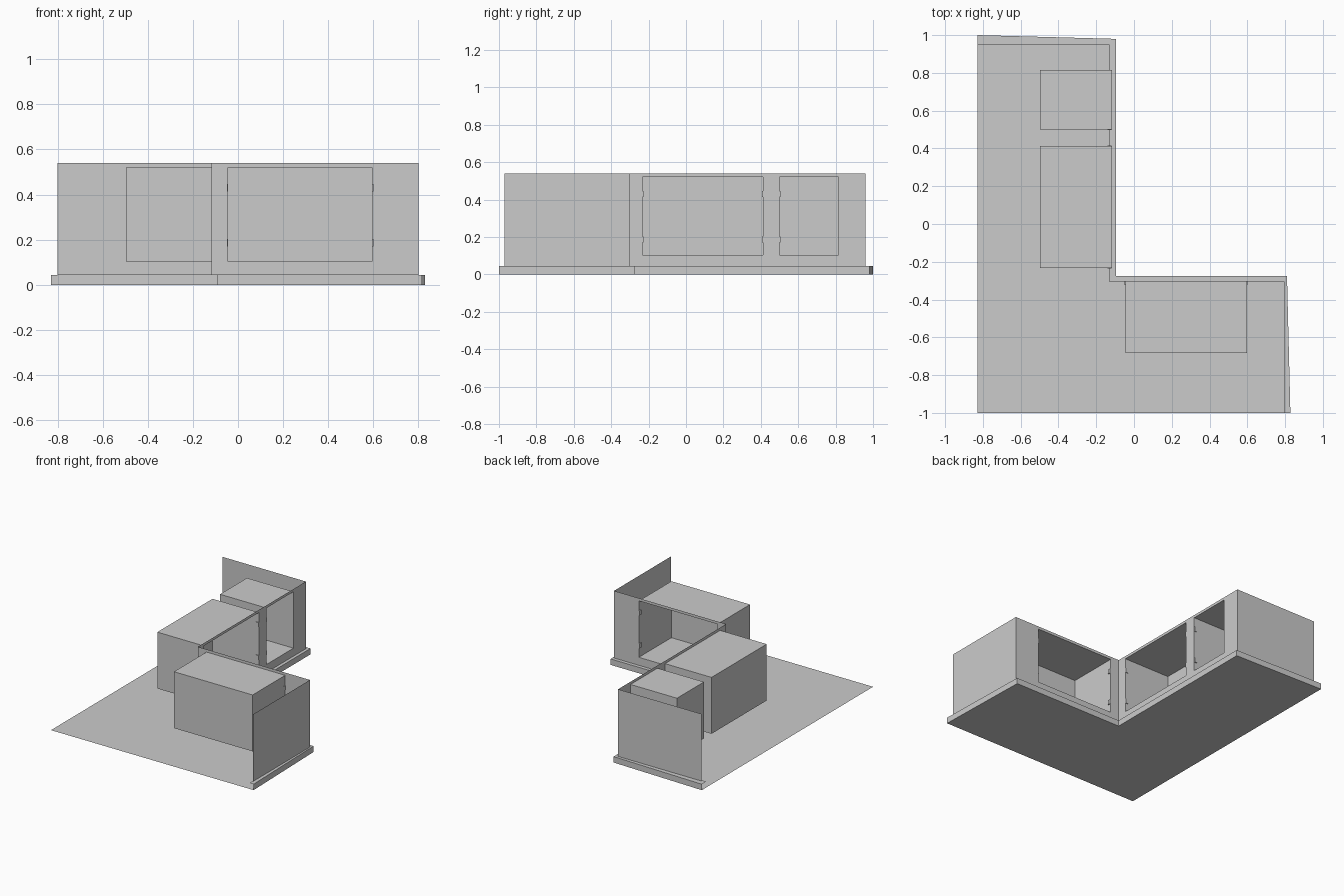
import bpy, bmesh

if "Cube" in bpy.data.objects:
    bpy.data.objects.remove(bpy.data.objects["Cube"])

Z_LEDGE, Z_TOP = 0.044, 0.54          # plinth height, carcass height
BOX_LO, BOX_HI, DEPTH = 0.103, 0.52, 0.38
WX, WY = -0.117, -0.302               # planes of the two front walls


def build(name, faces):
    """Make an object from a list of polygons (each a list of points)."""
    bm = bmesh.new()
    for pts in faces:
        bm.faces.new([bm.verts.new(p) for p in pts])
    bmesh.ops.remove_doubles(bm, verts=bm.verts, dist=1e-5)
    me = bpy.data.meshes.new(name)
    bm.to_mesh(me)
    bm.free()
    ob = bpy.data.objects.new(name, me)
    bpy.context.collection.objects.link(ob)
    return ob


def upright(a, b, z0, z1):
    return [(*a, z0), (*b, z0), (*b, z1), (*a, z1)]


# Plinth: L-shaped floor, low fascia along the room side, narrow ledge on top
outer = [(0.828, -1), (0.81, -0.276), (-0.094, -0.276), (-0.094, 0.98), (-0.829, 1)]
inner = [(0.795, -1), (0.795, -0.305), (-0.132, -0.305), (-0.132, 0.949), (-0.829, 0.949)]
plinth = [[(x, y, 0) for x, y in reversed(outer + [(-0.829, -1)])]]
for i in range(4):
    a, b, c, d = outer[i], outer[i + 1], inner[i + 1], inner[i]
    plinth.append(upright(a, b, 0, Z_LEDGE))
    plinth.append([(*p, Z_LEDGE) for p in (a, b, c, d)])
build("plinth", plinth)

# End panels
build("right_end_panel", [upright((0.80, -0.97), (0.80, WY), Z_LEDGE, Z_TOP)])
build("back_end_panel", [upright((WX, 0.96), (-0.80, 0.96), Z_LEDGE, Z_TOP)])


# Local wall frames: u along the wall, d into the cabinet
def side_frame(u, d, z):
    return (WX - d, u, z)


def front_frame(u, d, z):
    return (u, WY - d, z)


def front_wall(name, frame, u0, u1, openings):
    """Flat wall with rectangular openings, made of strips."""
    cuts = sorted({u0, u1, *[u for o in openings for u in o]})
    zs = [Z_LEDGE, BOX_LO, BOX_HI, Z_TOP]
    faces = []
    for a, b in zip(cuts, cuts[1:]):
        for j in range(3):
            if j == 1 and (a, b) in openings:
                continue
            faces.append([frame(a, 0, zs[j]), frame(b, 0, zs[j]),
                          frame(b, 0, zs[j + 1]), frame(a, 0, zs[j + 1])])
    ob = build(name, faces)
    # Merge the coplanar strips
    bm = bmesh.new()
    bm.from_mesh(ob.data)
    bmesh.ops.dissolve_limit(bm, angle_limit=0.01, verts=bm.verts, edges=bm.edges)
    bm.to_mesh(ob.data)
    bm.free()


def box_faces(frame, u0, u1, d0, d1, z0, z1, open_front=False):
    c = [frame(u, d, z) for d in (d0, d1) for u, z in
         ((u0, z0), (u1, z0), (u1, z1), (u0, z1))]
    idx = [(4, 5, 6, 7)] + [(i, (i + 1) % 4, (i + 1) % 4 + 4, i + 4) for i in range(4)]
    if not open_front:
        idx.append((3, 2, 1, 0))
    return [[c[i] for i in f] for f in idx]


def compartment(name, frame, u0, u1, hinge_sides):
    """Open-fronted box with pairs of small hinges at its edges."""
    build(name, box_faces(frame, u0, u1, 0, DEPTH, BOX_LO, BOX_HI, True))
    for k, (u, s) in enumerate(hinge_sides):
        for z in (0.187, 0.43):
            lo, hi = sorted((u - s * 0.003, u + s * 0.006))
            build(f"{name}_hinge", box_faces(frame, lo, hi, 0.001, 0.022, z - 0.017, z + 0.017))


# Front walls and compartments
narrow, wide, corner = (0.50, 0.815), (-0.232, 0.412), (-0.046, 0.597)
front_wall("long_front_wall", side_frame, WY, 0.96, [narrow, wide])
front_wall("short_front_wall", front_frame, WX, 0.80, [corner])
compartment("narrow_compartment", side_frame, *narrow, [(narrow[0], 1)])
compartment("wide_compartment", side_frame, *wide, [(wide[0], 1), (wide[1], -1)])
compartment("short_run_compartment", front_frame, *corner, [(corner[0], 1), (corner[1], -1)])
